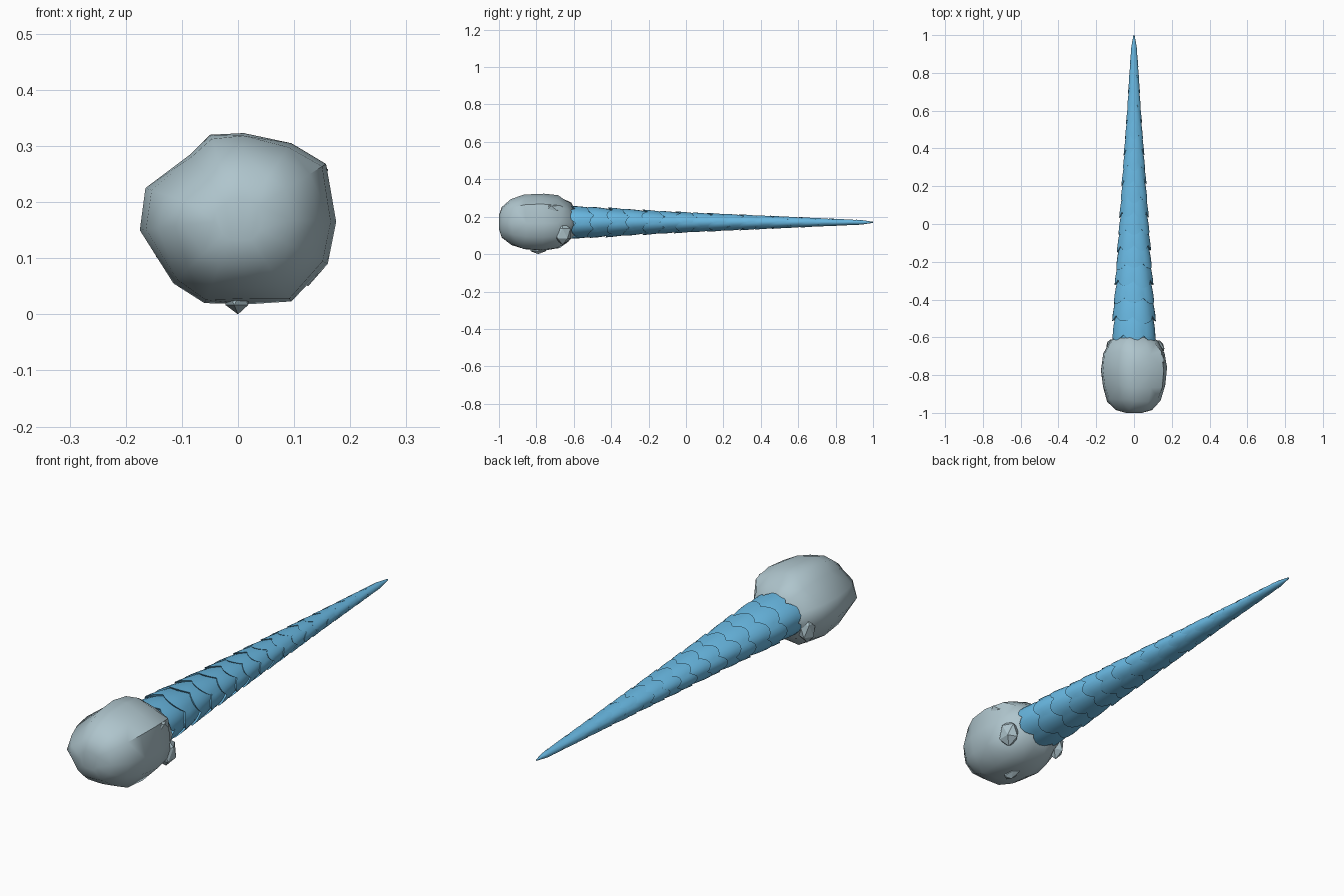
import bpy
import bmesh
import random
from math import cos, sin, pi, radians
from mathutils import Vector

random.seed(4)
if "Cube" in bpy.data.objects:
    bpy.data.objects.remove(bpy.data.objects["Cube"])

AXIS_Z = 0.17


def material(name, colour):
    mat = bpy.data.materials.new(name)
    mat.use_nodes = True
    mat.diffuse_color = colour
    mat.node_tree.nodes["Principled BSDF"].inputs["Base Color"].default_value = colour
    return mat


def finish(bm, name, mat, angle):
    bmesh.ops.recalc_face_normals(bm, faces=bm.faces)
    mesh = bpy.data.meshes.new(name)
    bm.to_mesh(mesh)
    bm.free()
    mesh.materials.append(mat)
    obj = bpy.data.objects.new(name, mesh)
    bpy.context.collection.objects.link(obj)
    bpy.ops.object.select_all(action='DESELECT')
    obj.select_set(True)
    bpy.context.view_layer.objects.active = obj
    bpy.ops.object.shade_smooth_by_angle(angle=radians(angle))
    return obj


def loft(bm, rings):
    """Skin a list of equal closed rings and cap both ends."""
    loops = [[bm.verts.new(p) for p in ring] for ring in rings]
    for a, b in zip(loops, loops[1:]):
        for i in range(len(a)):
            j = (i + 1) % len(a)
            bm.faces.new((a[i], a[j], b[j], b[i]))
    bm.faces.new(loops[0])
    bm.faces.new(loops[-1])


def sample(table, y):
    for (y0, r0), (y1, r1) in zip(table, table[1:]):
        if y <= y1:
            return r0 + (r1 - r0) * (y - y0) / (y1 - y0)
    return table[-1][1]


stone = material("pale_stone", (0.43, 0.56, 0.61, 1))
blue = material("ice_blue", (0.14, 0.48, 0.76, 1))

# Boulder: an uneven outline swept through a blunt profile
outline = [(-.05, .32), (.01, .323), (.095, .305), (.157, .268), (.175, .165),
           (.16, .09), (.095, .023), (.02, .018), (-.06, .02), (-.115, .055),
           (-.175, .15), (-.165, .225), (-.085, .285)]
profile = [(-1, .25), (-.985, .55), (-.93, .82), (-.86, .97), (-.77, 1),
           (-.68, .95), (-.625, .72), (-.59, .42)]
rings = []
for y, s in profile:
    ring = []
    for x, z in outline:
        k = s * random.uniform(.96, 1) if s < 1 else 1
        dy = random.uniform(-.012, .012) if -.98 < y < -.6 else 0
        ring.append((x * k, y + dy, AXIS_Z + (z - AXIS_Z) * k))
    rings.append(ring)
bm = bmesh.new()
loft(bm, rings)
bmesh.ops.triangulate(bm, faces=bm.faces)
finish(bm, "boulder", stone, 45)

# Chips breaking through the surface of the boulder
chips = [("bottom_chip", (0, -.79, .03), (.025, .05, .03)),
         ("left_chip", (.125, -.66, .11), (.04, .05, .06)),
         ("right_chip", (-.115, -.645, .13), (.035, .04, .06)),
         ("upper_chip", (.125, -.72, .245), (.04, .06, .03))]
for name, centre, size in chips:
    bm = bmesh.new()
    bmesh.ops.create_icosphere(bm, subdivisions=1, radius=1)
    for v in bm.verts:
        v.co = Vector(centre) + Vector([c * s for c, s in zip(v.co, size)])
    finish(bm, name, stone, 30)

# Tapering core beneath the scales
widths = [(-.7, .112), (-.5, .11), (-.2, .09), (0, .077), (.2, .064),
          (.4, .05), (.6, .036), (.8, .024), (.94, .014), (1, .003)]
heights = [(-.7, .085), (-.5, .081), (-.2, .063), (0, .053), (.4, .036),
           (.8, .018), (.94, .012), (1, .003)]


def point(y, angle, swell):
    return (sample(widths, y) * swell * cos(angle), y,
            AXIS_Z + sample(heights, y) * swell * sin(angle))


bm = bmesh.new()
loft(bm, [[point(y, 2 * pi * i / 12, .88 if y < .9 else 1) for i in range(12)]
          for y, _ in widths])
finish(bm, "spike_core", blue, 40)

# Staggered rows of rounded scales, free edges toward the boulder
SCALES, COLS, STEPS = 6, 6, 4
bm = bmesh.new()
y, row = -.6, 0
while y < .95:
    pitch = .098 - .028 * (y + .6) / 1.6
    for s in range(SCALES):
        middle = 2 * pi * (s + (row % 2) / 2) / SCALES + pi / 2
        shift = random.uniform(-.008, .008)
        grid = []
        for j in range(STEPS + 1):
            t = j / STEPS
            line = []
            for i in range(COLS + 1):
                u = 2 * i / COLS - 1
                front = y + shift - .02 + .04 * u * u
                back = min(y + pitch * 1.35, .995)
                swell = 1.05 - .17 * t * t - .05 * u * u
                angle = middle + u * .62 * (1 - .15 * t)
                line.append(bm.verts.new(point(front + (back - front) * t, angle, swell)))
            grid.append(line)
        # Short lip under the free edge gives the scale thickness
        lip = [bm.verts.new((v.co.x * .88, v.co.y + .006,
                             AXIS_Z + (v.co.z - AXIS_Z) * .88)) for v in grid[0]]
        grid.insert(0, lip)
        for a, b in zip(grid, grid[1:]):
            for i in range(COLS):
                bm.faces.new((a[i], a[i + 1], b[i + 1], b[i]))
    y += pitch
    row += 1
finish(bm, "spike_scales", blue, 40)
